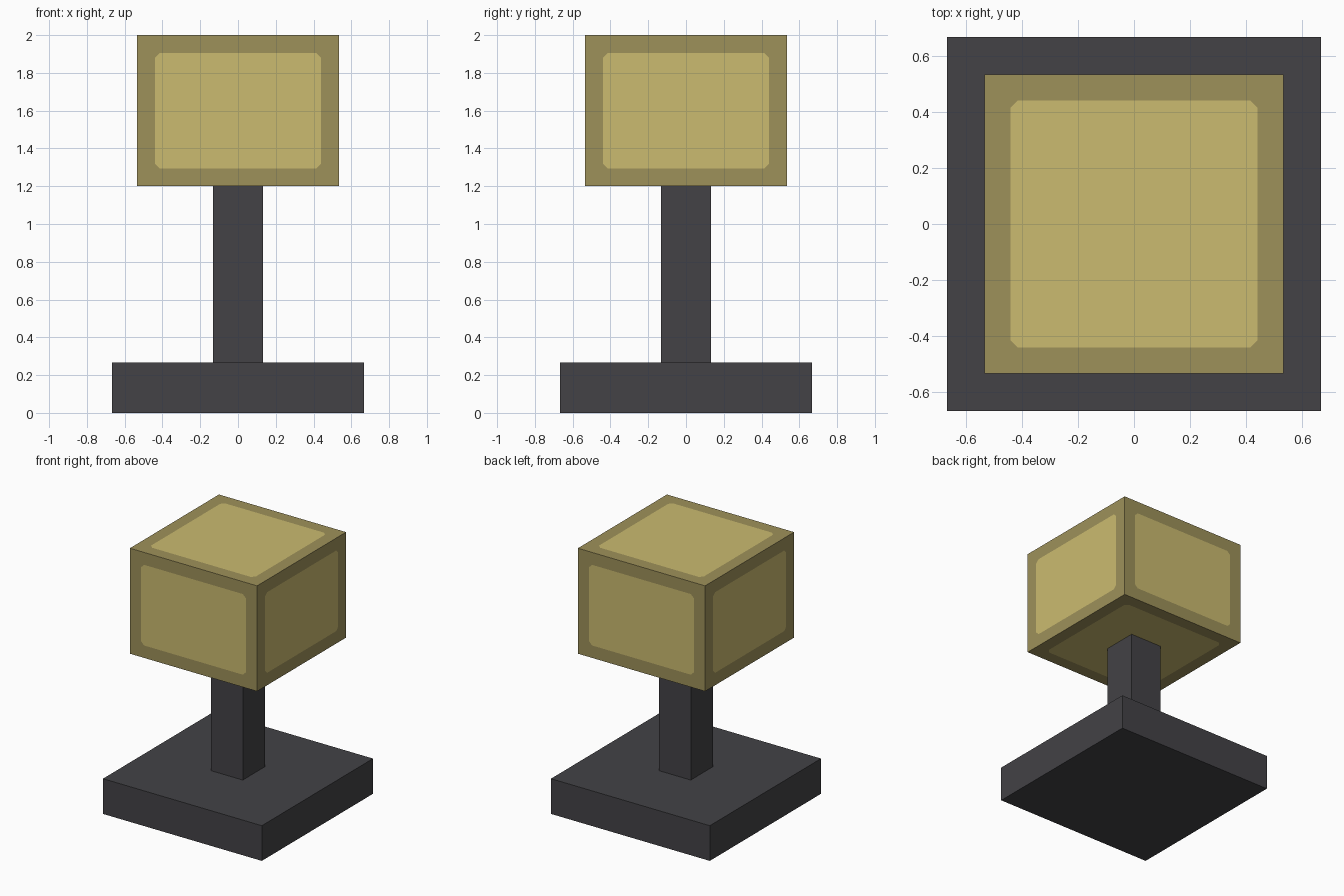
import bpy
import bmesh

if "Cube" in bpy.data.objects:
    bpy.data.objects.remove(bpy.data.objects["Cube"], do_unlink=True)


def srgb(r, g, b):
    def lin(c):
        c /= 255
        return c / 12.92 if c <= 0.04045 else ((c + 0.055) / 1.055) ** 2.4
    return (lin(r), lin(g), lin(b), 1.0)


def material(name, color):
    mat = bpy.data.materials.new(name)
    mat.use_nodes = True
    mat.diffuse_color = color
    mat.node_tree.nodes["Principled BSDF"].inputs["Base Color"].default_value = color
    return mat


charcoal = material("charcoal", srgb(67, 66, 70))
frame_tan = material("dark khaki", srgb(158, 145, 90))
panel_tan = material("pale khaki", srgb(203, 187, 112))


def box(name, width, bottom, top, mats, inset=0):
    """Square block; with an inset, every side gets a rounded flush panel."""
    bm = bmesh.new()
    bmesh.ops.create_cube(bm, size=1)
    for v in bm.verts:
        v.co.x *= width
        v.co.y *= width
        v.co.z = top if v.co.z > 0 else bottom
    if inset:
        sides = bm.faces[:]
        bmesh.ops.inset_individual(bm, faces=sides, thickness=inset)
        corners = list({v for f in sides for v in f.verts})
        bmesh.ops.bevel(bm, geom=corners, offset=0.025, segments=1,
                        affect='VERTICES')
        # Panels are the only eight-sided faces once their corners are cut
        for f in bm.faces:
            f.material_index = 1 if len(f.verts) == 8 else 0
    mesh = bpy.data.meshes.new(name)
    bm.to_mesh(mesh)
    bm.free()
    for m in mats:
        mesh.materials.append(m)
    obj = bpy.data.objects.new(name, mesh)
    bpy.context.collection.objects.link(obj)
    return obj


# Stand
box("base", 1.333, 0, 0.267, [charcoal])
box("post", 0.267, 0.267, 1.2, [charcoal])

# Block head with framed panels
box("head", 1.067, 1.2, 2.0, [frame_tan, panel_tan], inset=0.133)
